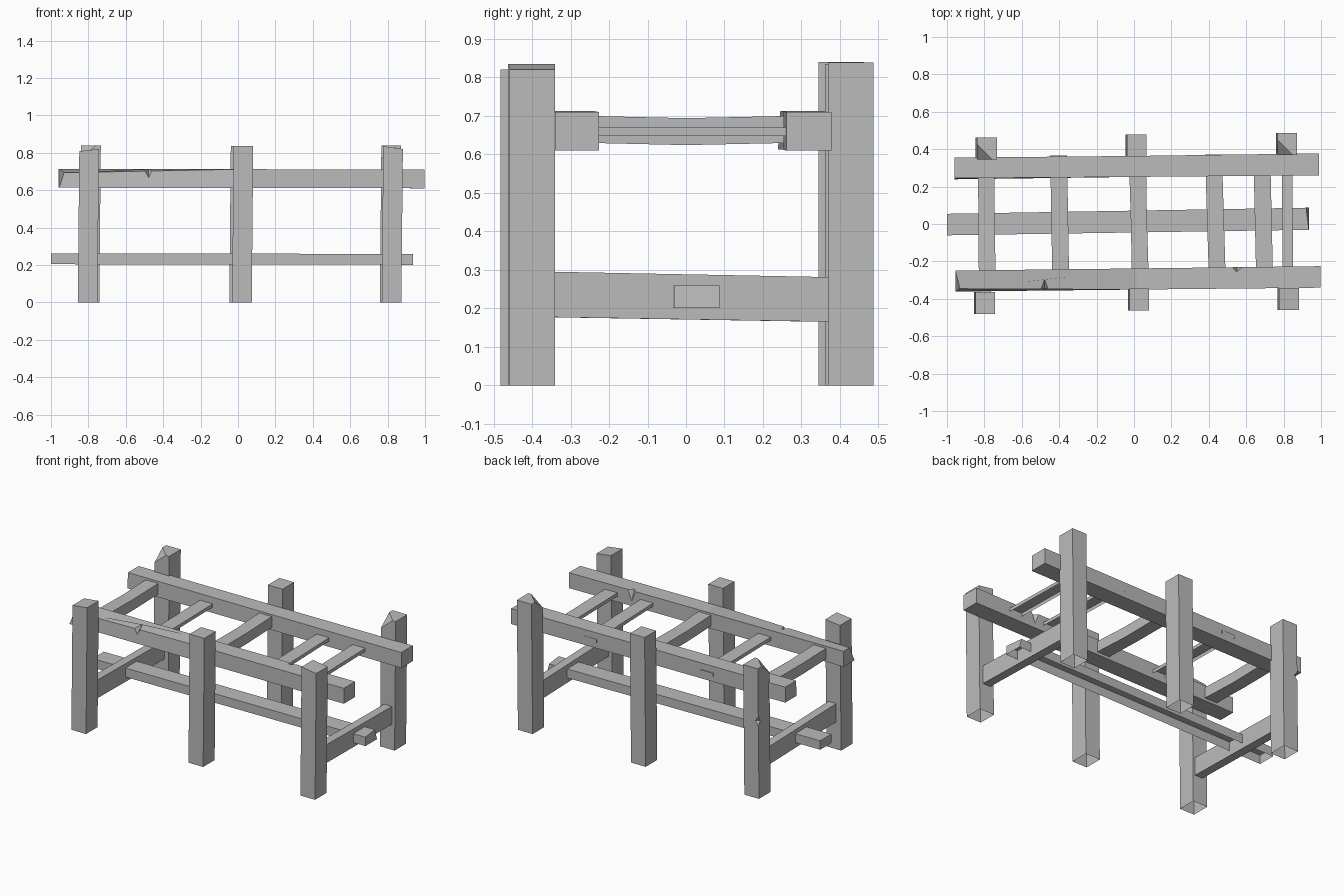
import bpy
import bmesh
from mathutils import Vector

if "Cube" in bpy.data.objects:
    bpy.data.objects.remove(bpy.data.objects["Cube"], do_unlink=True)

GREY = (0.5, 0.5, 0.5, 1.0)
wood = bpy.data.materials.new("weathered_grey")
wood.diffuse_color = GREY
wood.use_nodes = True
wood.node_tree.nodes["Principled BSDF"].inputs["Base Color"].default_value = GREY


def new_object(name, bm):
    bmesh.ops.recalc_face_normals(bm, faces=bm.faces)
    mesh = bpy.data.meshes.new(name)
    bm.to_mesh(mesh)
    bm.free()
    mesh.materials.append(wood)
    obj = bpy.data.objects.new(name, mesh)
    bpy.context.collection.objects.link(obj)
    return obj


def timber(name, axis, sections):
    """Loft rectangles (position, centre u, centre v, width u, width v) along an axis."""
    u, v = [i for i in range(3) if i != axis]
    bm = bmesh.new()
    rings = []
    for pos, cu, cv, wu, wv in sections:
        ring = []
        for su, sv in ((-1, -1), (1, -1), (1, 1), (-1, 1)):
            co = Vector()
            co[axis], co[u], co[v] = pos, cu + su * wu / 2, cv + sv * wv / 2
            ring.append(bm.verts.new(co))
        rings.append(ring)
    for a, b in zip(rings, rings[1:]):
        for i in range(4):
            j = (i + 1) % 4
            bm.faces.new((a[i], a[j], b[j], b[i]))
    bm.faces.new(rings[0])
    bm.faces.new(rings[-1])
    return new_object(name, bm)


def notch(obj, centre, radii):
    """Chip an edge with an octahedral cutter, then discard the cutter."""
    bm = bmesh.new()
    for i in range(3):
        for s in (-1, 1):
            co = Vector(centre)
            co[i] += s * radii[i]
            bm.verts.new(co)
    bmesh.ops.convex_hull(bm, input=bm.verts)
    cutter = new_object("chip_cutter", bm)
    cutter.hide_render = True
    mod = obj.modifiers.new("chip", "BOOLEAN")
    mod.operation, mod.object, mod.solver = "DIFFERENCE", cutter, "EXACT"
    bpy.context.view_layer.update()
    graph = bpy.context.evaluated_depsgraph_get()
    mesh = bpy.data.meshes.new_from_object(obj.evaluated_get(graph))
    obj.modifiers.clear()
    obj.data = mesh
    bpy.data.objects.remove(cutter, do_unlink=True)


def open_underside(obj):
    """Leave the bottom of a hollow timber open."""
    bm = bmesh.new()
    bm.from_mesh(obj.data)
    down = [f for f in bm.faces if f.normal.z < -0.9]
    bmesh.ops.delete(bm, geom=down, context="FACES")
    bm.to_mesh(obj.data)
    bm.free()


def nudge(obj, test, offset):
    for vert in obj.data.vertices:
        if test(vert.co):
            vert.co += Vector(offset)


# Six posts, each leaning slightly
posts = {}
for name, x, y, top in (("front_right_post", -0.8, -0.423, 0.82),
                        ("front_middle_post", 0.025, -0.403, 0.835),
                        ("front_left_post", 0.825, -0.4, 0.835),
                        ("back_right_post", -0.79, 0.403, 0.84),
                        ("back_middle_post", 0.01, 0.42, 0.835),
                        ("back_left_post", 0.815, 0.428, 0.838)):
    posts[name] = timber(name, 2, [(0, x - 0.004, y, 0.105, 0.118),
                                   (top, x + 0.004, y, 0.105, 0.118)])

# Worn post tops and chipped edges
nudge(posts["front_right_post"], lambda c: c.z > 0.5 and c.x < -0.8, (0, 0, -0.012))
nudge(posts["front_left_post"], lambda c: c.z > 0.5 and c.x > 0.82, (0, 0, -0.015))
notch(posts["back_right_post"], (-0.842, 0.344, 0.84), (0.085, 0.085, 0.07))
notch(posts["back_left_post"], (0.765, 0.369, 0.838), (0.085, 0.085, 0.07))
notch(posts["back_right_post"], (-0.842, 0.462, 0.5), (0.022, 0.022, 0.03))
for post in posts.values():
    open_underside(post)

# Two long upper beams with chips
front_beam = timber("front_beam", 0, [(-0.955, -0.305, 0.663, 0.112, 0.1),
                                      (0.02, -0.294, 0.662, 0.113, 0.1),
                                      (0.997, -0.283, 0.66, 0.115, 0.1)])
nudge(front_beam, lambda c: c.x < -0.9 and c.y < -0.3 and c.z > 0.7, (0.025, 0.015, -0.02))
notch(front_beam, (-0.478, -0.356, 0.712), (0.028, 0.06, 0.052))
notch(front_beam, (0.55, -0.231, 0.712), (0.028, 0.025, 0.07))
back_beam = timber("back_beam", 0, [(-0.96, 0.3, 0.663, 0.11, 0.1),
                                    (0.02, 0.308, 0.662, 0.112, 0.1),
                                    (0.988, 0.319, 0.66, 0.117, 0.1)])
nudge(back_beam, lambda c: c.x < -0.9 and c.y < 0.3 and c.z < 0.65, (0, -0.006, 0))

# Thick upper cross beams, sagging a little
for name, x0, x1 in (("right_cross_beam", -0.785, -0.79), ("middle_cross_beam", 0.033, 0.02)):
    timber(name, 1, [(-0.26, x0, 0.665, 0.09, 0.07),
                     (0, (x0 + x1) / 2, 0.659, 0.086, 0.07),
                     (0.28, x1, 0.665, 0.09, 0.07)])

# Thin slats, hollow underneath
for name, x0, x1, end in (("right_slat", -0.392, -0.403, 0.366),
                          ("middle_slat", 0.445, 0.425, 0.372),
                          ("left_slat", 0.698, 0.685, 0.3)):
    slat = timber(name, 1, [(-0.28, x0, 0.659, 0.09, 0.022),
                            (end, x1, 0.659, 0.09, 0.022)])
    open_underside(slat)

# Low end braces between the posts
timber("left_brace", 1, [(-0.35, 0.824, 0.236, 0.056, 0.118),
                         (0.375, 0.817, 0.223, 0.056, 0.116)])
timber("right_brace", 1, [(-0.37, -0.793, 0.236, 0.056, 0.118),
                          (0.35, -0.797, 0.223, 0.056, 0.116)])

# Low central rail through both braces
rail = timber("central_rail", 0, [(-1.0, -0.003, 0.233, 0.115, 0.058),
                                  (0.935, 0.028, 0.23, 0.118, 0.058)])
nudge(rail, lambda c: c.x > 0.9 and c.y > 0 and c.z > 0.24, (-0.015, 0, 0))
open_underside(rail)
